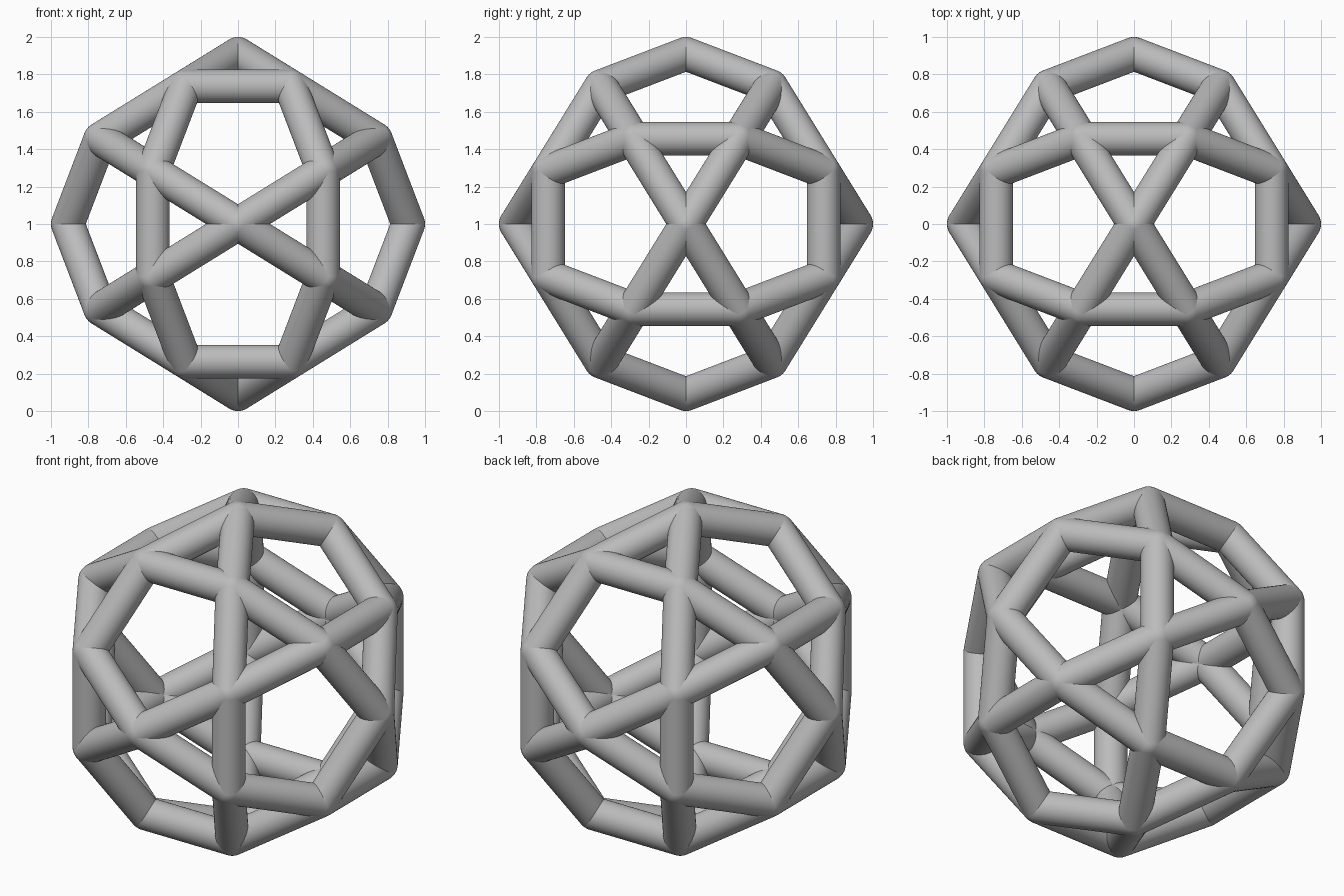
import bpy, bmesh, math
from itertools import product
from mathutils import Vector, Matrix

if "Cube" in bpy.data.objects:
    bpy.data.objects.remove(bpy.data.objects["Cube"])

TUBE = 0.09            # strut radius
RADIUS = 1 - TUBE      # centre to joint
PHI = (1 + math.sqrt(5)) / 2
LIFT = Vector((0, 0, 1))

grey = bpy.data.materials.new("plain grey")
grey.use_nodes = True
colour = (0.5, 0.5, 0.5, 1)
grey.diffuse_color = colour
grey.node_tree.nodes["Principled BSDF"].inputs["Base Color"].default_value = colour


def finish(bm, name):
    mesh = bpy.data.meshes.new(name)
    bm.to_mesh(mesh)
    bm.free()
    mesh.materials.append(grey)
    mesh.shade_smooth()
    obj = bpy.data.objects.new(name, mesh)
    bpy.context.collection.objects.link(obj)
    return obj


# Corners of an icosidodecahedron: six on the axes, the rest by cyclic shifts
corners = []
for axis, sign in product(range(3), (-1, 1)):
    p = Vector((0, 0, 0))
    p[axis] = sign * RADIUS
    corners.append(p)
base = (0.5, PHI / 2, 0.5 / PHI)
for shift, signs in product(range(3), product((-1, 1), repeat=3)):
    corners.append(Vector([signs[i] * base[(i + shift) % 3] * RADIUS for i in range(3)]))

# Struts: an open tube along every edge
edge = RADIUS / PHI
bm = bmesh.new()
for i, a in enumerate(corners):
    for b in corners[i + 1:]:
        if abs((a - b).length - edge) < 0.01:
            turn = (b - a).to_track_quat('Z', 'Y').to_matrix().to_4x4()
            place = Matrix.Translation((a + b) / 2 + LIFT) @ turn
            bmesh.ops.create_cone(bm, cap_ends=False, segments=48, radius1=TUBE,
                                  radius2=TUBE, depth=edge, matrix=place)
finish(bm, "struts")

# Joints: a ball at every corner
bm = bmesh.new()
for p in corners:
    bmesh.ops.create_uvsphere(bm, u_segments=32, v_segments=16, radius=TUBE,
                              matrix=Matrix.Translation(p + LIFT))
finish(bm, "joints")
